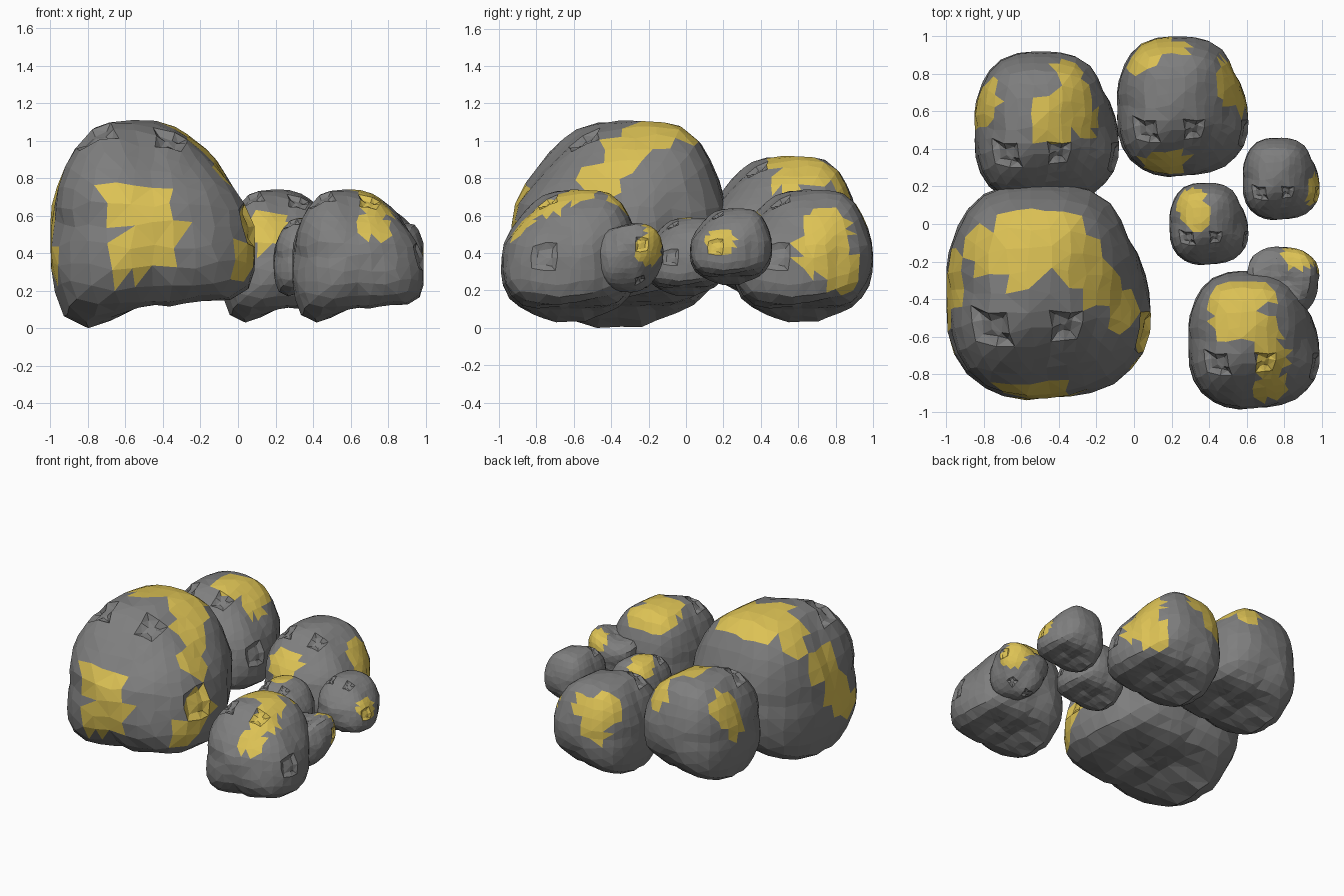
import bpy, bmesh, math, random
from mathutils import Vector, Euler, noise

if "Cube" in bpy.data.objects:
    bpy.data.objects.remove(bpy.data.objects["Cube"])

# Silhouettes of the master boulder: front (x,z), side (y,z), top (x,y)
CENTRE = Vector((-0.455, -0.36, 0.555))
FRONT = [(-1, .45), (-.98, .25), (-.95, .1), (-.89, .03), (-.8, 0), (-.7, .03), (-.58, .11),
         (-.45, .18), (-.3, .2), (-.15, .18), (-.05, .17), (.03, .21), (.08, .32), (.08, .4),
         (.02, .6), (-.07, .8), (-.2, .95), (-.4, 1.07), (-.6, 1.11), (-.76, 1.06), (-.89, .9), (-.96, .7)]
SIDE = [(.22, .5), (.2, .7), (.15, .85), (.07, 1.0), (-.02, 1.07), (-.3, 1.09), (-.5, 1.05), (-.65, .93),
        (-.8, .78), (-.9, .65), (-.94, .48), (-.92, .35), (-.87, .25), (-.75, .16), (-.5, .14),
        (-.2, .14), (.05, .17), (.16, .3)]
TOP = [(-1, -.4), (-.98, -.55), (-.93, -.7), (-.83, -.83), (-.68, -.91), (-.5, -.94), (-.3, -.9),
       (-.1, -.81), (.03, -.68), (.09, -.5), (.05, -.28), (-.03, -.08), (-.12, .1), (-.22, .18),
       (-.4, .22), (-.7, .2), (-.85, .12), (-.93, 0), (-.98, -.15)]
# Fullness of the eight corners, keyed by (x > 0, y > 0, z > 0)
CORNER = {(1, 0, 0): .7, (0, 0, 0): .75, (1, 1, 0): .1, (0, 1, 0): .55,
          (1, 0, 1): -.2, (0, 0, 1): .6, (1, 1, 1): .15, (0, 1, 1): .35}


def polar(points, i, j):
    """Turn a silhouette into a function giving its radius at an angle."""
    rel = [Vector((a - CENTRE[i], b - CENTRE[j])) for a, b in points]
    table = sorted((math.atan2(p.y, p.x), p.length) for p in rel)
    table = ([(table[-1][0] - math.tau, table[-1][1])] + table
             + [(table[0][0] + math.tau, table[0][1])])

    def radius(d):
        a = math.atan2(d[j], d[i])
        for (a0, r0), (a1, r1) in zip(table, table[1:]):
            if a0 <= a <= a1:
                return r0 + (r1 - r0) * (a - a0) / max(a1 - a0, 1e-6)
    return radius


PROFILES = [(polar(FRONT, 0, 2), 1), (polar(SIDE, 1, 2), 0), (polar(TOP, 0, 1), 2)]


def boulder_radius(d):
    total = weight = 0
    for radius, normal in PROFILES:
        w = 1 / (d[normal] ** 2 + 0.01)
        total += w * radius(d)
        weight += w
    full = CORNER[tuple(int(c > 0) for c in d)]
    return total / weight * (1 + full * abs(d.x * d.y * d.z))


def master_boulder():
    bm = bmesh.new()
    bmesh.ops.create_cube(bm, size=2)
    bmesh.ops.subdivide_edges(bm, edges=bm.edges[:], cuts=7, use_grid_fill=True)
    random.seed(11)
    for v in bm.verts:
        # Even out the cube grid, then jitter for a chipped look
        d = Vector([math.tan(c * math.pi / 4) for c in v.co])
        d += Vector([random.uniform(-.04, .04) for _ in range(3)])
        d.normalize()
        v.co = CENTRE + d * boulder_radius(d) * (1 + 0.02 * noise.noise(d * 3))
    bmesh.ops.recalc_face_normals(bm, faces=bm.faces[:])
    # Chipped hollows on the upper front and the right side
    for spot in [(-.72, -.55, .98), (-.34, -.55, .95), (.03, -.52, .5)]:
        v = min(bm.verts, key=lambda q: (q.co - Vector(spot)).length)
        bmesh.ops.inset_region(bm, faces=list(v.link_faces), thickness=.05, depth=-.03)
    bmesh.ops.triangulate(bm, faces=bm.faces[:])
    mesh = bpy.data.meshes.new("boulder")
    bm.to_mesh(mesh)
    bm.free()
    return mesh


def paint(name, colour):
    mat = bpy.data.materials.new(name)
    mat.diffuse_color = colour
    mat.use_nodes = True
    mat.node_tree.nodes["Principled BSDF"].inputs["Base Color"].default_value = mat.diffuse_color
    return mat


stone = paint("dark_stone", (0.21, 0.21, 0.21, 1))
gold = paint("yellow_lichen", (0.72, 0.54, 0.09, 1))
master = master_boulder()


def boulder(name, low, high, patches, turn=(0, 0, 0)):
    """Copy the master, fit it to a box and colour faces near the patch points."""
    mesh = master.copy()
    mesh.name = name
    mesh.transform(Euler([math.radians(t) for t in turn]).to_matrix().to_4x4())
    for k in range(3):
        values = [v.co[k] for v in mesh.vertices]
        lo, size = min(values), max(values) - min(values)
        for v in mesh.vertices:
            v.co[k] = low[k] + (v.co[k] - lo) / size * (high[k] - low[k])
    mesh.materials.append(stone)
    mesh.materials.append(gold)
    for f in mesh.polygons:
        f.use_smooth = False
        if any((f.center - Vector(p[:3])).length < p[3] for p in patches):
            f.material_index = 1
    bpy.context.collection.objects.link(bpy.data.objects.new(name, mesh))


# Patches are (x, y, z, reach)
boulder("large_boulder", (-1, -.94, 0), (.09, .22, 1.11),
        [(-.6, -.9, .66, .14), (-.47, -.92, .68, .12), (-.44, -.92, .5, .17), (-.56, -.9, .38, .13),
         (-.6, -.02, 1.06, .13), (-.4, 0, 1.07, .13), (-.6, -.2, 1.1, .14),
         (-.28, -.17, 1.04, .15), (-.17, -.32, .95, .14), (-.08, -.45, .78, .12),
         (.02, -.55, .5, .14), (.02, -.65, .38, .12), (-.8, -.14, .98, .13),
         (-.93, -.28, .75, .14), (-.98, -.4, .55, .15), (-.96, -.52, .4, .14)])
boulder("back_left_boulder", (-.85, .10, .14), (-.08, .92, .92),
        [(-.79, .65, .74, .13), (-.84, .6, .58, .1), (-.33, .84, .8, .1), (-.3, .7, .86, .12),
         (-.42, .55, .9, .13), (-.24, .55, .82, .11)])
boulder("back_right_boulder", (-.09, .25, .03), (.61, 1, .74),
        [(.05, .9, .6, .13), (.2, .95, .6, .1), (.1, .98, .45, .1), (.5, .75, .52, .13),
         (.56, .72, .4, .13), (.5, .82, .3, .12), (.16, .3, .55, .13)])
boulder("centre_small_boulder", (.19, -.22, .17), (.61, .22, .59),
        [(.3, .12, .55, .09), (.33, .04, .58, .08)])
boulder("right_small_boulder", (.58, .02, .23), (.99, .46, .64),
        [(.97, .18, .46, .085)])
boulder("front_right_boulder", (.29, -.99, .03), (.99, -.25, .74),
        [(.52, -.4, .69, .13), (.52, -.52, .73, .12), (.65, -.38, .66, .1), (.7, -.58, .7, .1),
         (.73, -.72, .63, .1), (.72, -.86, .54, .1)])
boulder("tipped_small_boulder", (.6, -.49, .19), (.99, -.12, .56),
        [(.88, -.17, .5, .09), (.93, -.2, .42, .09)], (180, -20, 0))
bpy.data.meshes.remove(master)
